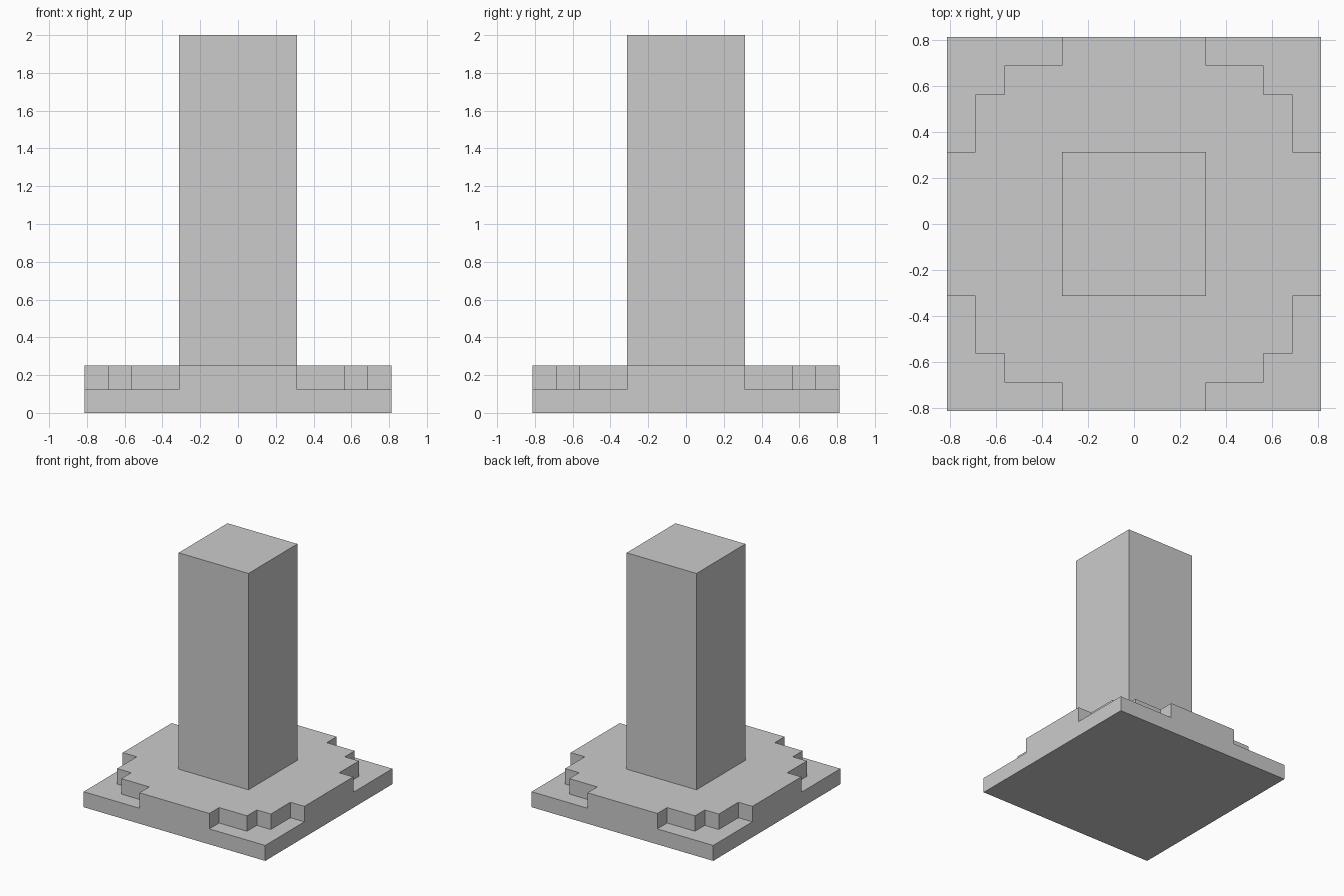
import bpy, bmesh

if "Cube" in bpy.data.objects:
    bpy.data.objects.remove(bpy.data.objects["Cube"])

BASE, COLUMN = 0.8125, 0.3125      # half widths
LEDGE, BASE_TOP, TOP = 0.125, 0.25, 2.0


def add_prisms(name, outlines, z0, z1):
    """One object made of vertical prisms, one per outline."""
    bm = bmesh.new()
    for outline in outlines:
        face = bm.faces.new([bm.verts.new((x, y, z0)) for x, y in outline])
        top = bmesh.ops.extrude_face_region(bm, geom=[face])["geom"]
        bmesh.ops.translate(bm, vec=(0, 0, z1 - z0),
                            verts=[v for v in top if isinstance(v, bmesh.types.BMVert)])
    bmesh.ops.recalc_face_normals(bm, faces=bm.faces[:])
    mesh = bpy.data.meshes.new(name)
    bm.to_mesh(mesh)
    bm.free()
    obj = bpy.data.objects.new(name, mesh)
    bpy.context.collection.objects.link(obj)
    return obj


def square(h):
    return [(-h, -h), (h, -h), (h, h), (-h, h)]


# Square base
base = add_prisms("base", [square(BASE)], 0, BASE_TOP)

# Stepped corner notches, mirrored to all four corners
notch = [(1, 1), (0.3125, 1), (0.3125, 0.6875), (0.5625, 0.6875),
         (0.5625, 0.5625), (0.6875, 0.5625), (0.6875, 0.3125), (1, 0.3125)]
corners = [[(sx * x, sy * y) for x, y in notch] for sx in (-1, 1) for sy in (-1, 1)]
cutter = add_prisms("corner_notch_cutter", corners, LEDGE, 0.4)

cut = base.modifiers.new("corner_notches", "BOOLEAN")
cut.operation = "DIFFERENCE"
cut.solver = "EXACT"
cut.object = cutter
bpy.context.view_layer.objects.active = base
base.select_set(True)
bpy.ops.object.modifier_apply(modifier=cut.name)
bpy.data.objects.remove(cutter)

# Square column
add_prisms("column", [square(COLUMN)], BASE_TOP, TOP)
